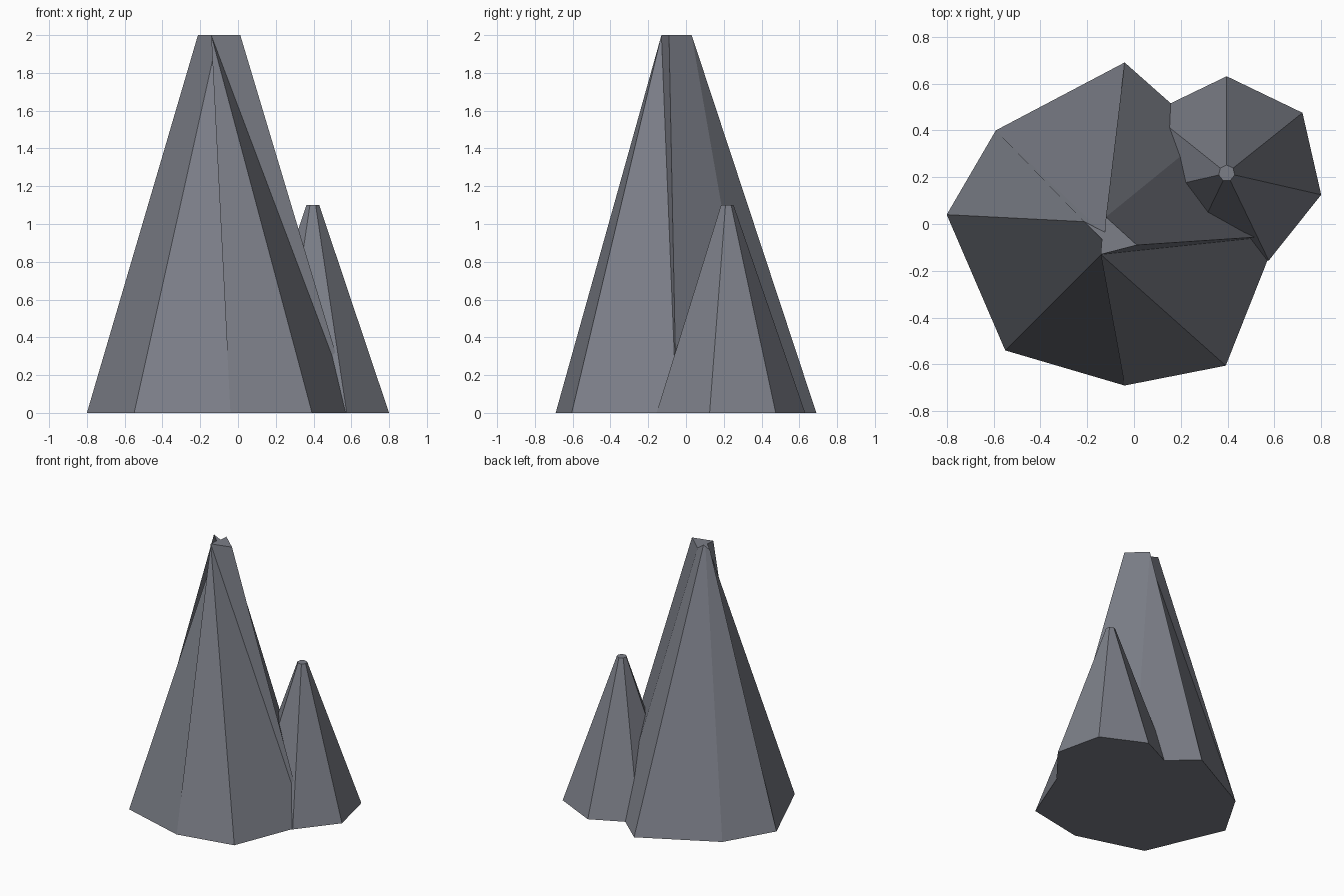
import bpy
import bmesh
from math import radians, sin, cos, tau

if "Cube" in bpy.data.objects:
    bpy.data.objects.remove(bpy.data.objects["Cube"])

# Slate material
rock = bpy.data.materials.new("slate_grey")
rock.use_nodes = True
colour = (0.2, 0.21, 0.245, 1)
rock.diffuse_color = colour
rock.node_tree.nodes["Principled BSDF"].inputs["Base Color"].default_value = colour


def spire(name, base, top, height, cap, rising=(), falling=()):
    """Loft a base ring to a top ring; cap lists the top corners in its outline.
    Sides in rising or falling are creased along that diagonal."""
    bm = bmesh.new()
    low = [bm.verts.new((x, y, 0)) for x, y in base]
    high = [bm.verts.new((x, y, height)) for x, y in top]
    n = len(low)
    for i in range(n):
        a, b = low[i], low[(i + 1) % n]
        c, d = high[(i + 1) % n], high[i]
        if i in rising:
            panels = ((a, b, c), (a, c, d))
        elif i in falling:
            panels = ((a, b, d), (b, c, d))
        else:
            panels = ((a, b, c, d),)
        for panel in panels:
            bm.faces.new(panel)
    bm.faces.new(low[::-1])
    bm.faces.new([high[i] for i in cap])
    mesh = bpy.data.meshes.new(name)
    bm.to_mesh(mesh)
    bm.free()
    mesh.materials.append(rock)
    obj = bpy.data.objects.new(name, mesh)
    bpy.context.collection.objects.link(obj)


def ring(centre, radius, sides):
    return [(centre[0] + radius * cos(radians(90) + tau * i / sides),
             centre[1] + radius * sin(radians(90) + tau * i / sides))
            for i in range(sides)]


# Tall irregular spire with a crooked, notched tip
main_base = [(-.04, .69), (-.59, .40), (-.8, .04), (-.55, -.54),
             (-.04, -.69), (.392, -.605), (.612, -.05), (.31, .38)]
main_top = [(-.125, -.035), (-.15, -.022), (-.212, .01), (-.105, -.095),
            (-.137, -.065), (-.142, -.13), (.012, -.09), (-.12, .03)]
spire("main_spire", main_base, main_top, 2.0, (0, 1, 2, 4, 5, 6, 7),
      rising=(4,), falling=(3, 5))

# Small regular spire at its side
side_centre = (.396, .217)
spire("side_spire", ring(side_centre, .414, 7), ring(side_centre, .035, 7), 1.1, range(7))
